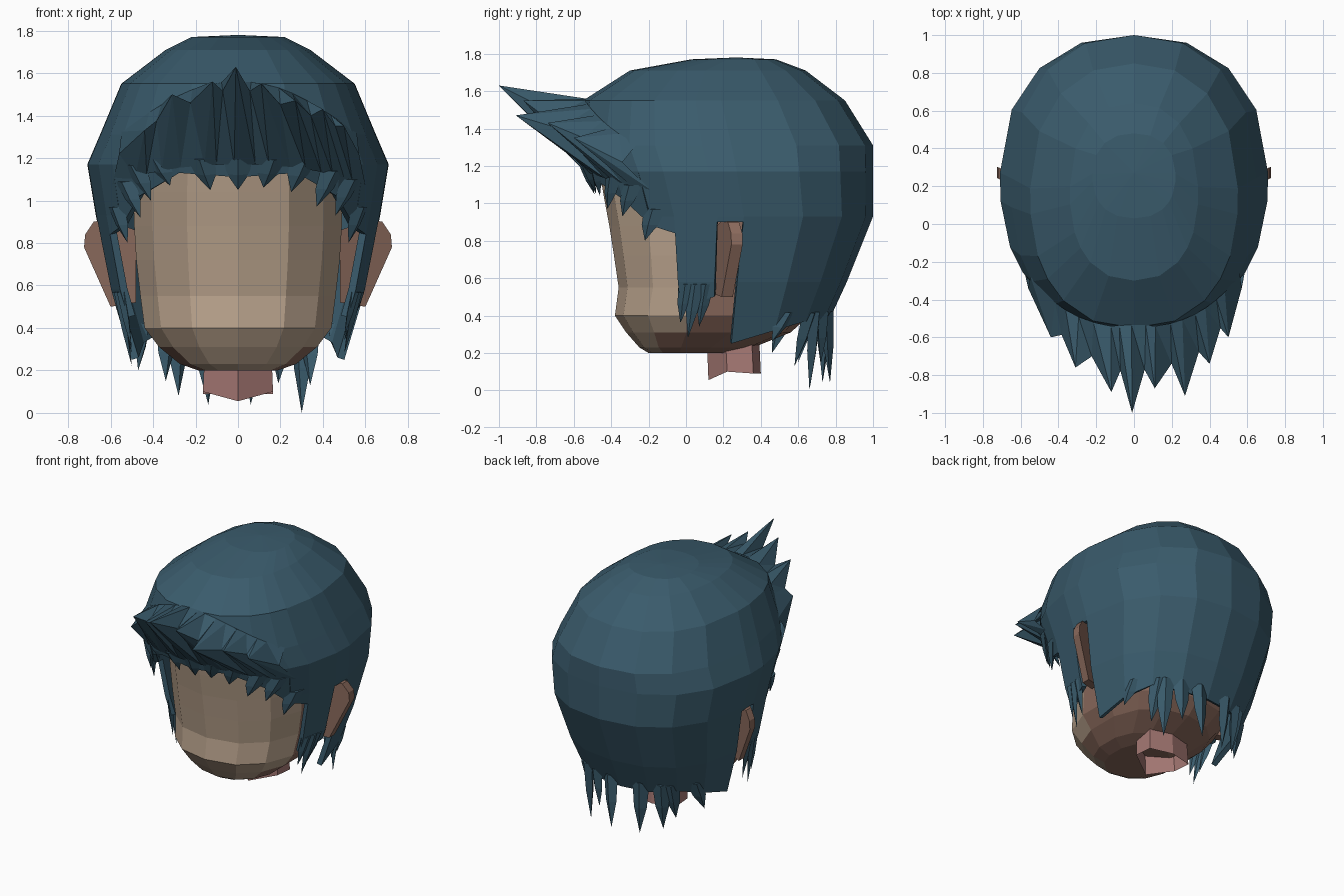
import bpy, bmesh, math
from mathutils import Vector

if "Cube" in bpy.data.objects:
    bpy.data.objects.remove(bpy.data.objects["Cube"])


def material(name, rgb):
    m = bpy.data.materials.new(name)
    m.diffuse_color = (*rgb, 1)
    m.use_nodes = True
    m.node_tree.nodes["Principled BSDF"].inputs["Base Color"].default_value = m.diffuse_color
    return m


HAIR = material("hair_blue", (0.042, 0.105, 0.15))
SKIN = material("skin_light", (0.48, 0.36, 0.26))
SHADE = material("skin_brown", (0.25, 0.14, 0.105))
PINK = material("skin_pink", (0.38, 0.19, 0.175))


def finish(bm, name, *mats, recalc=True):
    bmesh.ops.remove_doubles(bm, verts=bm.verts, dist=0.0005)
    if recalc:
        bmesh.ops.recalc_face_normals(bm, faces=bm.faces)
    me = bpy.data.meshes.new(name)
    bm.to_mesh(me)
    bm.free()
    ob = bpy.data.objects.new(name, me)
    bpy.context.collection.objects.link(ob)
    for m in mats:
        me.materials.append(m)
    return ob


def power(v, e):
    return math.copysign(abs(v) ** e, v)


def ring_point(row, deg, e):
    """Point on a rounded-box ring; 0 deg = front, 90 = right, 180 = back."""
    z, xh, yf, yb = row
    a = math.radians(deg)
    return Vector((xh * power(math.sin(a), e),
                   (yf + yb) / 2 - (yb - yf) / 2 * power(math.cos(a), e), z))


# Hair volume: z, half width, front y, back y
HAIR_ROWS = [(1.77, .22, .03, .48), (1.71, .34, -.30, .64), (1.55, .55, -.55, .85),
             (1.31, .65, -.60, 1.0), (1.17, .71, -.54, 1.0), (.93, .67, -.46, 1.0),
             (.58, .60, -.38, .86), (.32, .52, -.30, .74), (.10, .46, -.25, .66)]


def hair_point(deg, z):
    for a, b in zip(HAIR_ROWS, HAIR_ROWS[1:]):
        if z >= b[0] - 1e-6:
            t = (a[0] - z) / (a[0] - b[0])
            return ring_point([p + (q - p) * t for p, q in zip(a, b)], deg, .87)


# Hair cap: vertical strips, each clipped at its own hairline height
STRIPS = [(0, 20, 1.11, 1.13), (20, 40, 1.13, 1.02),
          (40, 54, 1.02, .88), (54, 66, .88, .84), (66, 84, .45, .50),
          (84, 92, .90, .90), (92, 116, .25, .32), (116, 138, .32, .37),
          (138, 160, .37, .35), (160, 180, .35, .35)]
bm = bmesh.new()
for a0, a1, b0, b1 in STRIPS:
    zs = [(r[0], r[0]) for r in HAIR_ROWS if r[0] > max(b0, b1) + .02] + [(b0, b1)]
    pairs = [(bm.verts.new(hair_point(a0, p)), bm.verts.new(hair_point(a1, q))) for p, q in zs]
    bm.faces.new((*pairs[0], bm.verts.new((0, .27, 1.78))))
    for (ul, ur), (ll, lr) in zip(pairs, pairs[1:]):
        bm.faces.new((ll, lr, ur, ul))
cap = finish(bm, "hair_cap", HAIR, recalc=False)
mod = cap.modifiers.new("mirror", 'MIRROR')
mod.use_clip = True
mod = cap.modifiers.new("thickness", 'SOLIDIFY')
mod.thickness = .035
mod.offset = -1


# Tapered hair strands: four-sided, full to the middle, then pointed
def strand(bm, deg, z, tip, w, t, inset=.03):
    c = hair_point(deg, z)
    a = math.radians(deg)
    side = Vector((math.cos(a), math.sin(a), 0))
    c -= Vector((math.sin(a), -math.cos(a), 0)) * inset
    tip = Vector(tip)
    up = side.cross(tip - c).normalized()
    base, mid = [[bm.verts.new(p + v * k) for v in (side * w, up * t, -side * w, -up * t)]
                 for p, k in ((c, 1), (c.lerp(tip, .5), .75))]
    top = bm.verts.new(tip)
    for i in range(4):
        j = (i + 1) % 4
        bm.faces.new((base[i], base[j], mid[j], mid[i]))
        bm.faces.new((mid[i], mid[j], top))
    bm.faces.new(base[::-1])


def angle_of(x, width):
    return math.degrees(math.asin(max(-1, min(1, x / width))))


# Forward-swept fringe: a visor with a zigzag edge of tips and valleys
TIPS = [(-.44, -.60, 1.33), (-.31, -.76, 1.50), (-.12, -.89, 1.56),
        (-.01, -1.0, 1.63), (.11, -.87, 1.55), (.27, -.91, 1.47), (.40, -.74, 1.43),
        (.50, -.60, 1.35)]
edge = [Vector((-.56, -.34, 1.22))]
for p, q in zip(TIPS, TIPS[1:]):
    m = (Vector(p) + Vector(q)) / 2
    root = hair_point(angle_of(m.x, .66), 1.44 - .3 * abs(m.x))
    edge += [Vector(p), m.lerp(root, .45)]
edge += [Vector(TIPS[-1]), Vector((.57, -.34, 1.22))]
bm = bmesh.new()
rows = []
for p in edge:
    deg, drop = angle_of(p.x * .95, .64), p.x * p.x
    upper = hair_point(deg, 1.56 - .75 * drop)
    lower = hair_point(deg, 1.17 - .3 * drop)
    rows.append([bm.verts.new(v) for v in (upper, p, lower)])
for a, b in zip(rows, rows[1:]):
    for i in range(2):
        bm.faces.new((a[i], a[i + 1], b[i + 1]))
        bm.faces.new((a[i], b[i + 1], b[i]))
finish(bm, "fringe", HAIR)

# Small teeth along the forehead hairline
bm = bmesh.new()
for x, y, z in [(-.52, -.22, .80), (-.46, -.34, .92), (-.41, -.38, 1.0), (-.32, -.44, 1.07),
                (-.13, -.48, 1.05), (0, -.49, 1.05), (.12, -.48, 1.06),
                (.25, -.46, 1.04), (.37, -.42, .97), (.46, -.34, .93), (.52, -.22, .80)]:
    strand(bm, angle_of(x, .62), min(1.2, z + .17), (x, y, z), .07, .025, .01)
finish(bm, "hairline_teeth", HAIR)

# Sideburn tips in front of the ears
bm = bmesh.new()
for s, drop in ((1, 0), (-1, .06)):
    for deg, y, z in [(70, -.03, .36), (75, .01, .28), (80, .07, .34)]:
        strand(bm, s * deg, .57, (s * .50, y, z - drop), .045, .02, .015)
finish(bm, "sideburn_tips", HAIR)

# Nape strands
bm = bmesh.new()
for x, y, z in [(-.47, .46, .20), (-.34, .60, .15), (-.28, .66, .08), (-.14, .73, .04),
                (.06, .77, .04), (.19, .72, .14), (.30, .66, 0), (.34, .58, .13), (.47, .46, .26)]:
    strand(bm, 180 - angle_of(x, .56), .42, (x, y, z), .06, .035)
finish(bm, "nape_strands", HAIR)

# Head: stacked 14-sided rings, darker skin under the jaw and at the back
HEAD = [(.20, .19, -.20, .26), (.23, .28, -.25, .36), (.31, .38, -.32, .56), (.40, .45, -.38, .66),
        (.55, .47, -.36, .72), (.72, .49, -.385, .78), (.88, .50, -.41, .82), (1.04, .50, -.44, .84),
        (1.22, .49, -.47, .82), (1.42, .42, -.38, .70), (1.55, .25, -.15, .50)]
N = 14
bm = bmesh.new()
rings = [[bm.verts.new(ring_point(r, 360 * i / N, .88)) for i in range(N)] for r in HEAD]
for lo, hi in zip(rings, rings[1:]):
    for i in range(N):
        j = (i + 1) % N
        bm.faces.new((lo[i], lo[j], hi[j], hi[i]))
bm.faces.new(rings[0][::-1])
bm.faces.new(rings[-1])
for f in bm.faces:
    c = f.calc_center_median()
    f.material_index = int(c.z < .205 or c.y > .1 or (c.z < .33 and c.y > -.1))
finish(bm, "head", SKIN, SHADE)

# Neck: short open tube with a pointed front
bm = bmesh.new()
plan = [(0, .12, .055), (.165, .22, .10), (.165, .36, .09), (0, .40, .09),
        (-.165, .36, .09), (-.165, .22, .10)]
low = [bm.verts.new(p) for p in plan]
high = [bm.verts.new((x * .95, y - .01, .30)) for x, y, z in plan]
for i in range(6):
    j = (i + 1) % 6
    bm.faces.new((low[i], low[j], high[j], high[i]))
finish(bm, "neck", PINK)

# Ears: thin plates swept backwards
for s, name in ((1, "right_ear"), (-1, "left_ear")):
    bm = bmesh.new()
    outline = [(.48, .52), (.60, .50), (.725, .78), (.72, .84), (.68, .90), (.62, .91), (.48, .86)]
    front, back = [[bm.verts.new((s * x, .14 + d + (x - .48) * .42, z)) for x, z in outline]
                   for d in (0, .06)]
    bm.faces.new(front)
    bm.faces.new(back[::-1])
    for i in range(len(outline)):
        j = (i + 1) % len(outline)
        bm.faces.new((front[i], back[i], back[j], front[j]))
    finish(bm, name, SHADE)
